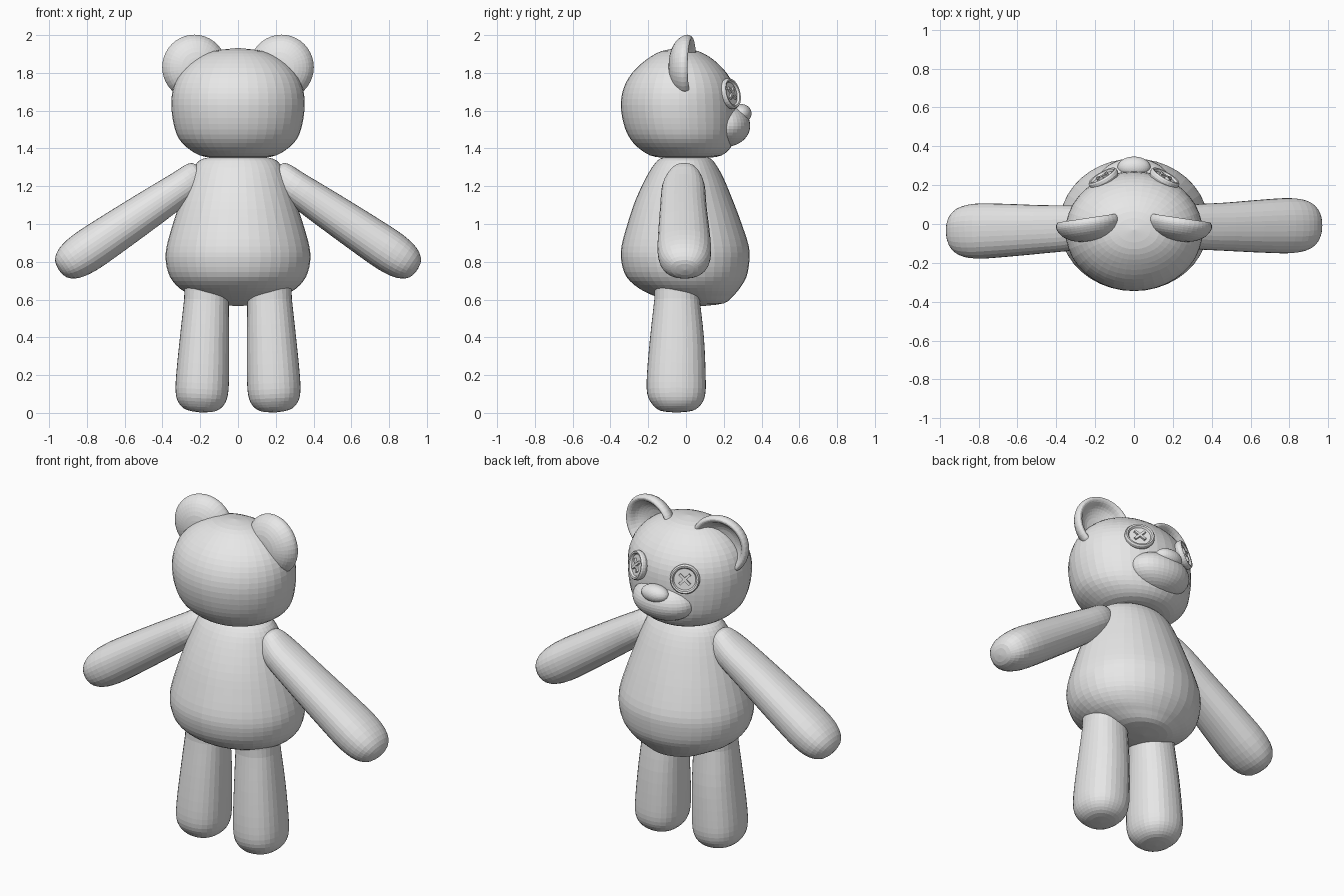
import bpy, bmesh
from math import sin, cos, pi, radians
from mathutils import Vector, Matrix

cube = bpy.data.objects.get("Cube")
if cube:
    bpy.data.objects.remove(cube)

grey = bpy.data.materials.new("plain grey")
grey.use_nodes = True
GREY = (0.8, 0.8, 0.8, 1)
grey.diffuse_color = GREY
grey.node_tree.nodes["Principled BSDF"].inputs["Base Color"].default_value = GREY


def finish(bm, name, loc=(0, 0, 0), rot=(0, 0, 0)):
    bmesh.ops.remove_doubles(bm, verts=bm.verts, dist=0.0005)
    bmesh.ops.recalc_face_normals(bm, faces=bm.faces)
    mesh = bpy.data.meshes.new(name)
    bm.to_mesh(mesh)
    bm.free()
    mesh.materials.append(grey)
    ob = bpy.data.objects.new(name, mesh)
    ob.location, ob.rotation_euler = loc, rot
    bpy.context.collection.objects.link(ob)
    return ob


def spline(pts, steps):
    """Smooth curve through the section list."""
    out = []
    for i in range(len(pts) - 1):
        quad = [pts[max(i - 1, 0)], pts[i], pts[i + 1], pts[min(i + 2, len(pts) - 1)]]
        for k in range(steps):
            t = k / steps
            out.append([b + 0.5 * t * (c - a + t * (2*a - 5*b + 4*c - d + t * (3*(b - c) + d - a)))
                        for a, b, c, d in zip(*quad)])
    return out + [list(pts[-1])]


def loft(name, sections, loc=(0, 0, 0), rot=(0, 0, 0), sides=40, steps=3, power=2.0):
    """Skin rings given as (height, half width, back, front)."""
    bm = bmesh.new()
    rings = []
    for z, rx, back, front in spline(sections, steps):
        ring = []
        for i in range(sides):
            c, s = cos(2 * pi * i / sides), sin(2 * pi * i / sides)
            k = (abs(c) ** power + abs(s) ** power) ** (-1 / power)
            y = (back + front) / 2 + (front - back) / 2 * k * s
            ring.append(bm.verts.new((max(rx, 0) * k * c, y, z)))
        rings.append(ring)
    for a, b in zip(rings, rings[1:]):
        for i in range(sides):
            j = (i + 1) % sides
            bm.faces.new((a[i], a[j], b[j], b[i]))
    for end in (rings[0], rings[-1]):
        if (end[0].co - end[sides // 2].co).length > 0.002:
            bm.faces.new(end)
    return finish(bm, name, loc, rot)


def lathe(name, profile, **options):
    return loft(name, [(z, r, -r, r) for r, z in profile], **options)


def ellipsoid(name, loc, size):
    bm = bmesh.new()
    bmesh.ops.create_uvsphere(bm, u_segments=36, v_segments=20, radius=1)
    bmesh.ops.scale(bm, vec=size, verts=bm.verts)
    return finish(bm, name, loc)


# Pear-shaped body
loft("body", [(.565, 0, .08, .08), (.58, .14, -.05, .2), (.62, .24, -.17, .25),
              (.66, .31, -.25, .285), (.72, .36, -.315, .32), (.8, .382, -.342, .335),
              (.88, .378, -.342, .333), (1, .345, -.31, .295), (1.12, .305, -.27, .25),
              (1.24, .26, -.215, .2), (1.32, .22, -.165, .155), (1.352, .16, -.12, .115),
              (1.36, 0, 0, 0)])

# Head with muzzle and nose
loft("head", [(1.345, 0, 0, 0), (1.355, .17, -.16, .16), (1.39, .25, -.235, .225),
              (1.45, .312, -.295, .255), (1.53, .341, -.33, .268), (1.63, .353, -.345, .27),
              (1.72, .343, -.33, .257), (1.8, .305, -.285, .215), (1.87, .23, -.21, .145),
              (1.915, .13, -.13, .065), (1.932, 0, -.03, -.03)])
ellipsoid("muzzle", (0, .205, 1.52), (.19, .135, .112))
ellipsoid("nose", (0, .292, 1.585), (.085, .055, .05))

for s, side in ((1, "left"), (-1, "right")):
    # Arms slope outwards; the right one swings slightly back
    loft(f"{side}_arm", [(0, 0, 0, 0), (.015, .06, -.06, .05), (.05, .085, -.09, .08),
                         (.15, .089, -.122, .105), (.35, .1, -.133, .115),
                         (.6, .11, -.143, .132), (.76, .112, -.145, .138),
                         (.86, .095, -.125, .12), (.915, .055, -.075, .07), (.928, 0, 0, 0)],
         loc=(.18 * s, -.005, 1.275), rot=(0, radians(124) * s, 0 if s > 0 else .045), sides=32,
         power=2.3)

    # Legs lean in towards the hips
    loft(f"{side}_leg", [(.002, 0, -.05, -.05), (.012, .075, -.135, .035),
                         (.045, .118, -.178, .08), (.1, .138, -.205, .102),
                         (.2, .14, -.207, .104), (.4, .13, -.19, .095),
                         (.6, .118, -.168, .073), (.7, .112, -.16, .065), (.72, 0, -.05, -.05)],
         loc=(.197 * s, 0, 0), rot=(0, -.05 * s, 0), sides=32, power=2.3)

    # Cupped ears with a rounded rim
    lathe(f"{side}_ear", [(0, -.09), (.08, -.08), (.14, -.05), (.168, -.012), (.171, .015),
                          (.158, .032), (.138, .022), (.115, -.015), (.07, -.04), (0, -.048)],
          loc=(.23 * s, 0, 1.83), rot=(radians(-90), 0, -.15 * s))

    # Button eyes with a raised rim and crossed thread
    centre = Vector((.157 * s, .235, 1.69))
    turn = Vector((.48 * s, .84, .22)).to_track_quat('Z', 'Y').to_euler()
    lathe(f"{side}_button_eye", [(0, -.02), (.076, -.02), (.083, -.004), (.082, .01), (.076, .018),
                                 (.067, .016), (.06, .005), (0, .005)],
          loc=centre, rot=turn, sides=32, steps=1)
    bm = bmesh.new()
    for angle in (45, -45):
        place = Matrix.Translation((0, 0, .01)) @ Matrix.Rotation(radians(angle), 4, 'Z')
        bmesh.ops.create_cube(bm, size=1, matrix=place @ Matrix.Diagonal((.08, .014, .014, 1)))
    finish(bm, f"{side}_eye_thread", centre, turn)
